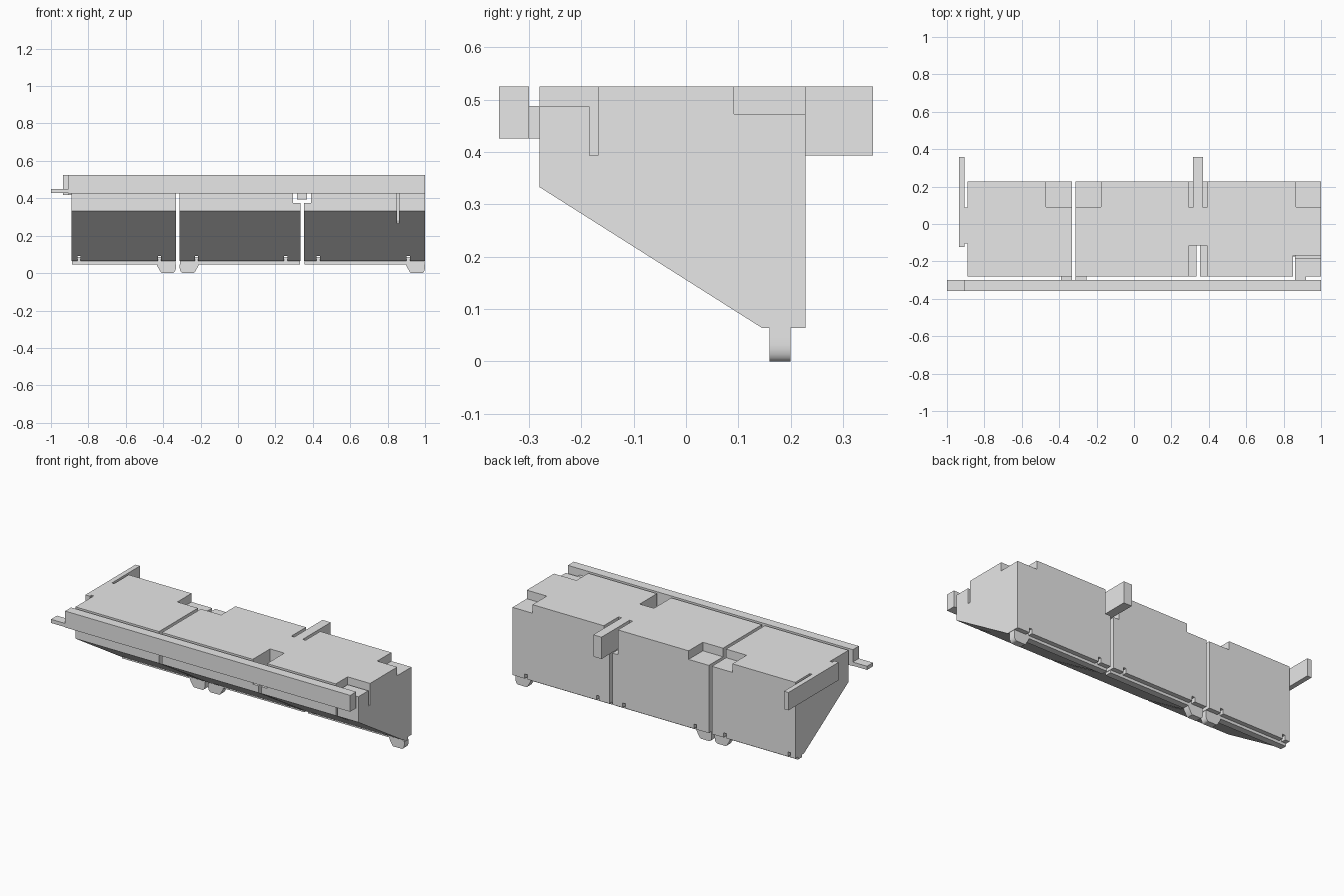
import bpy, bmesh, math

cube = bpy.data.objects.get("Cube")
if cube:
    bpy.data.objects.remove(cube, do_unlink=True)

grey = bpy.data.materials.new("light grey")
grey.use_nodes = True
grey.diffuse_color = (0.8, 0.8, 0.8, 1)
grey.node_tree.nodes["Principled BSDF"].inputs["Base Color"].default_value = (0.8, 0.8, 0.8, 1)

TOP = 0.525


def prism(name, points):
    """Closed solid from two matching rings of points."""
    first, last = points
    bm = bmesh.new()
    a = [bm.verts.new(p) for p in first]
    b = [bm.verts.new(p) for p in last]
    bm.faces.new(a)
    bm.faces.new(b[::-1])
    for i in range(len(a)):
        j = (i + 1) % len(a)
        bm.faces.new((a[j], a[i], b[i], b[j]))
    bmesh.ops.recalc_face_normals(bm, faces=bm.faces)
    mesh = bpy.data.meshes.new(name)
    bm.to_mesh(mesh)
    bm.free()
    mesh.materials.append(grey)
    obj = bpy.data.objects.new(name, mesh)
    bpy.context.collection.objects.link(obj)
    return obj


def along_x(name, profile, x0, x1):
    return prism(name, [[(x, y, z) for y, z in profile] for x in (x0, x1)])


def along_y(name, profile, y0, y1):
    return prism(name, [[(x, y, z) for x, z in profile] for y in (y0, y1)])


def box(name, x0, x1, y0, y1, z0, z1):
    return along_x(name, [(y0, z0), (y1, z0), (y1, z1), (y0, z1)], x0, x1)


def cut(obj, *size):
    cutter = box("cutter", *size)
    cutter.hide_render = True
    mod = obj.modifiers.new("cut", "BOOLEAN")
    mod.operation = "DIFFERENCE"
    mod.solver = "EXACT"
    mod.object = cutter
    bpy.context.view_layer.objects.active = obj
    bpy.ops.object.modifier_apply(modifier=mod.name)
    bpy.data.objects.remove(cutter, do_unlink=True)


# Three wedge-shaped body sections with narrow gaps between them
section = [(-0.28, TOP), (0.228, TOP), (0.228, 0.064), (0.145, 0.064), (-0.28, 0.333)]
spans = {"right": (-0.89, -0.332), "middle": (-0.312, 0.333), "left": (0.353, 1.0)}
body = {k: along_x(k + "_body", section, *s) for k, s in spans.items()}

# Small relief notches through the bottom edge
for key, places in (("right", (-0.85, -0.42)), ("middle", (-0.222, 0.255)), ("left", (0.43, 0.91))):
    for x in places:
        cut(body[key], x - 0.009, x + 0.009, -1, 1, 0, 0.092)

# Shallow pockets in the top back edge
for key in ("right", "middle"):
    cut(body[key], -0.47, -0.177, 0.092, 1, 0.473, 1)
cut(body["left"], 0.866, 2, 0.092, 1, 0.473, 1)

# Channel for the middle bar
for key in ("middle", "left"):
    cut(body[key], 0.295, 0.39, -1, 1, 0.375, 1)

# Slotted spring tongue at the left front corner
cut(body["left"], 0.85, 0.862, -1, -0.168, 0.265, 1)
cut(body["left"], 0.855, 2, -0.184, -0.168, 0.393, 1)
cut(body["left"], 0.855, 2, -1, -0.176, 0.487, 1)

# Middle bar and its holding shoulders
box("middle_bar", 0.315, 0.37, -0.115, 0.357, 0.393, TOP)
for name, x0, x1 in (("right_shoulder", 0.295, 0.315), ("left_shoulder", 0.37, 0.39)):
    box(name, x0, x1, -0.115, 0.088, 0.43, TOP)

# End arm joined to the right body by a short bridge
box("end_arm", -0.935, -0.905, -0.122, 0.357, 0.417, TOP)
box("end_arm_bridge", -0.905, -0.89, -0.105, 0.088, 0.417, TOP)

# Front rail with end tab and connecting tabs
box("front_rail", -0.905, 1.0, -0.357, -0.3, 0.426, TOP)
box("rail_end_tab", -1.0, -0.905, -0.357, -0.3, 0.428, 0.45)
for i, (x0, x1) in enumerate(((-0.39, -0.332), (-0.312, -0.255), (0.862, 0.92))):
    box(f"rail_connector_{i + 1}", x0, x1, -0.3, -0.28, 0.426, 0.488)

# Bottom strips set into the body sections
for key, (x0, x1) in spans.items():
    box(key + "_bottom_strip", x0 + 0.002, x1 - 0.002, 0.16, 0.2, 0.047, 0.085)


# Rounded feet, sloping on the outer side
def foot(name, flat, sign):
    shape = [(0.102, 0.047), (0.1, 0.038), (0.08, 0.004), (0.074, 0)]
    for i in range(6):
        a = math.radians(18 * i)
        shape.append((0.018 - 0.018 * math.sin(a), 0.032 - 0.032 * math.cos(a)))
    shape.append((0, 0.047))
    obj = along_y(name, [(flat + sign * x, z) for x, z in shape], 0.16, 0.2)
    bpy.ops.object.select_all(action="DESELECT")
    obj.select_set(True)
    bpy.context.view_layer.objects.active = obj
    bpy.ops.object.shade_smooth_by_angle(angle=math.radians(30))


foot("right_foot", -0.332, -1)
foot("middle_foot", -0.312, 1)
foot("left_foot", 1.0, -1)
